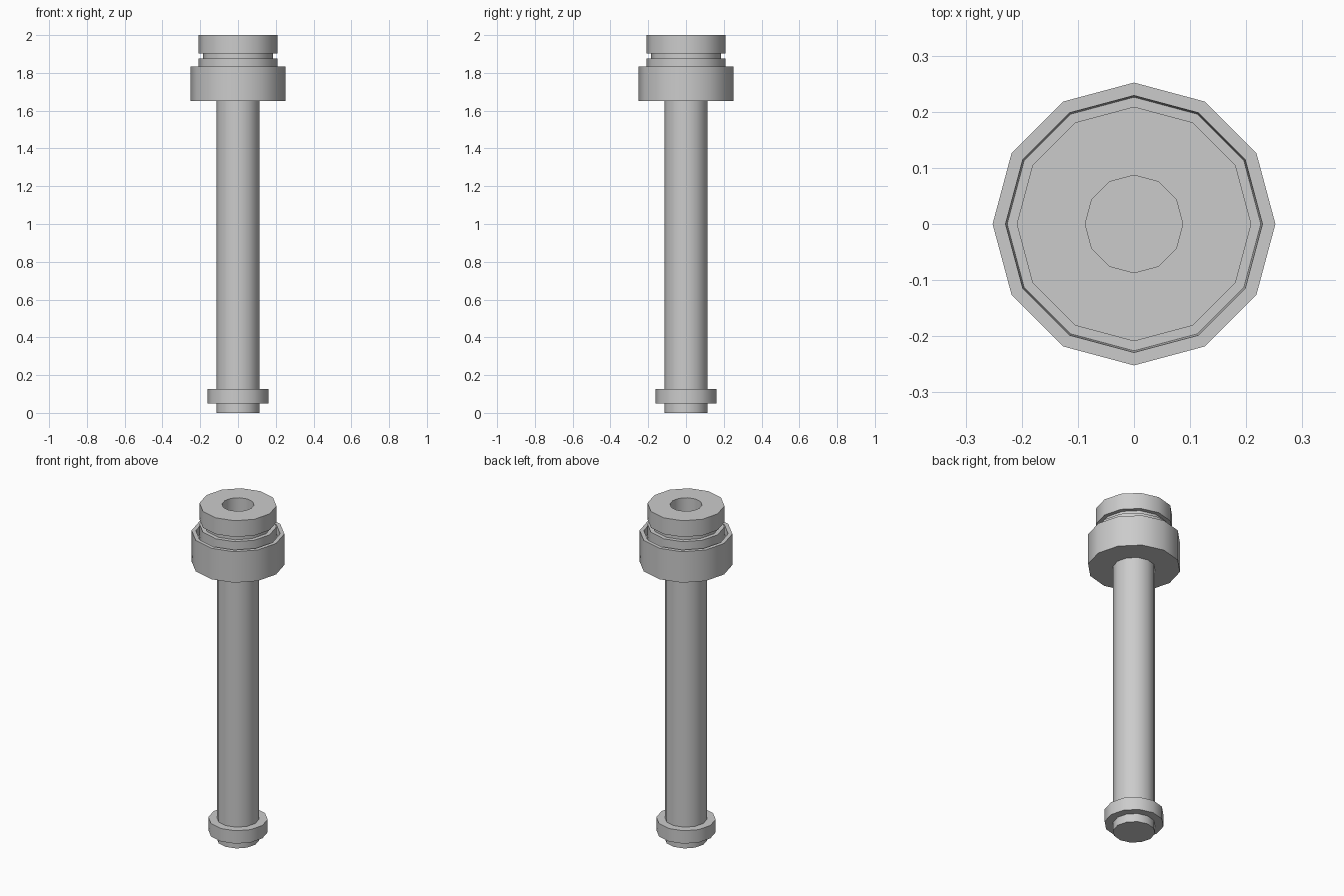
import bpy, bmesh, math

if "Cube" in bpy.data.objects:
    bpy.data.objects.remove(bpy.data.objects["Cube"])

SIDES = 12

def lathe(name, profile, closed=False):
    """Revolve (radius, z) points around z; closed joins last ring to first."""
    bm = bmesh.new()
    rings = []
    for r, z in profile:
        if r == 0:
            rings.append([bm.verts.new((0, 0, z))] * SIDES)
        else:
            rings.append([bm.verts.new((r * math.cos(2 * math.pi * i / SIDES),
                                        r * math.sin(2 * math.pi * i / SIDES), z))
                          for i in range(SIDES)])
    pairs = list(zip(rings, rings[1:]))
    if closed:
        pairs.append((rings[-1], rings[0]))
    for a, b in pairs:
        for i in range(SIDES):
            j = (i + 1) % SIDES
            quad = list(dict.fromkeys((a[i], a[j], b[j], b[i])))
            bm.faces.new(quad)
    bmesh.ops.recalc_face_normals(bm, faces=bm.faces)
    me = bpy.data.meshes.new(name)
    bm.to_mesh(me)
    bm.free()
    ob = bpy.data.objects.new(name, me)
    bpy.context.collection.objects.link(ob)
    bpy.ops.object.select_all(action='DESELECT')
    ob.select_set(True)
    bpy.context.view_layer.objects.active = ob
    bpy.ops.object.shade_smooth_by_angle(angle=math.radians(35))
    return ob

# Shaft with bottom flange, collar cup and grooved head, in one outline
lathe("shaft_and_head", [
    (0, 0), (0.115, 0), (0.115, 0.05),
    (0.161, 0.05), (0.161, 0.127), (0.115, 0.127),
    (0.115, 1.65),
    # collar with recessed top
    (0.252, 1.65), (0.252, 1.835), (0.229, 1.835), (0.226, 1.79),
    # lower ring, groove and head
    (0.209, 1.79), (0.209, 1.875), (0.185, 1.875),
    (0.185, 1.903), (0.209, 1.903), (0.209, 2.0),
    # bore
    (0.087, 2.0), (0.087, 1.65), (0, 1.65),
])
